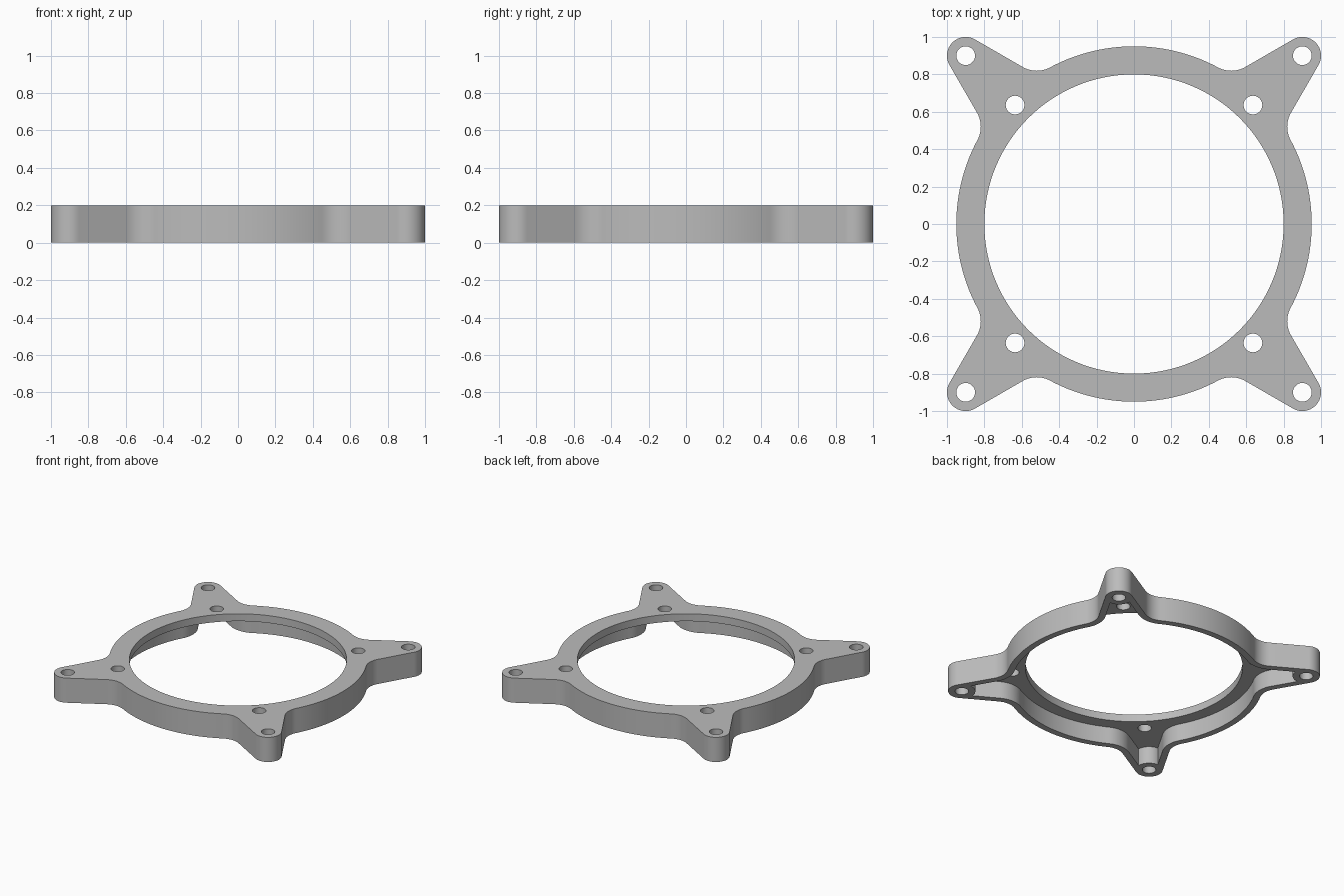
import bpy, bmesh
from math import sin, cos, acos, pi, radians

HEIGHT, PLATE, WALL = 0.2, 0.06, 0.05
RING_R, BORE_R, HOLE_R = 0.95, 0.8, 0.05
TIP, TIP_R, FILLET_R = 0.9, 0.1, 0.15
INNER_HOLE = 0.636

if "Cube" in bpy.data.objects:
    bpy.data.objects.remove(bpy.data.objects["Cube"], do_unlink=True)


def arc(cx, cy, r, start, end, steps):
    return [(cx + r * cos(start + (end - start) * i / steps),
             cy + r * sin(start + (end - start) * i / steps)) for i in range(steps + 1)]


def circle(cx, cy, r, steps):
    return arc(cx, cy, r, 0, 2 * pi, steps)[:-1]


def outline(inset):
    """Ring with four filleted arms; an inset outline stops at the tip bosses."""
    slope = radians(120)  # normal of the straight arm edge
    edge = TIP * (cos(slope) + sin(slope)) + TIP_R
    reach = RING_R + FILLET_R
    a = acos((edge + FILLET_R) / reach) - radians(30)
    tip_start = slope + acos(1 - inset / TIP_R)
    tip_end = radians(225 if inset else 45)
    half = arc(0, 0, RING_R - inset, pi / 2, pi / 2 - a, 20)
    half += arc(reach * sin(a), reach * cos(a), FILLET_R + inset, -pi / 2 - a, slope - pi, 12)
    half += arc(TIP, TIP, TIP_R, tip_start, tip_end, 12)
    quarter = half + [(y, x) for x, y in reversed(half)]
    points = []
    for turn in range(4):
        points += quarter
        quarter = [(y, -x) for x, y in quarter]
    # drop repeated joints
    return [p for i, p in enumerate(points)
            if abs(p[0] - points[i - 1][0]) + abs(p[1] - points[i - 1][1]) > 1e-5]


def prism(name, loops, bottom, top):
    """Extrude a flat shape bounded by the given loops."""
    bm = bmesh.new()
    for loop in loops:
        verts = [bm.verts.new((x, y, bottom)) for x, y in loop]
        for i, v in enumerate(verts):
            bm.edges.new((verts[i - 1], v))
    bmesh.ops.triangle_fill(bm, edges=bm.edges[:], use_beauty=True)
    grown = bmesh.ops.extrude_face_region(bm, geom=bm.faces[:], use_keep_orig=True)["geom"]
    bmesh.ops.translate(bm, vec=(0, 0, top - bottom),
                        verts=[g for g in grown if isinstance(g, bmesh.types.BMVert)])
    bmesh.ops.recalc_face_normals(bm, faces=bm.faces[:])
    mesh = bpy.data.meshes.new(name)
    bm.to_mesh(mesh)
    bm.free()
    obj = bpy.data.objects.new(name, mesh)
    bpy.context.collection.objects.link(obj)
    return obj


grey = bpy.data.materials.new("plain grey")
grey.use_nodes = True
grey.diffuse_color = (0.5, 0.5, 0.5, 1)
grey.node_tree.nodes["Principled BSDF"].inputs["Base Color"].default_value = (0.5, 0.5, 0.5, 1)

# Full-height body with bore, arm holes and inner holes
loops = [outline(0), circle(0, 0, BORE_R, 128)]
for sx in (-1, 1):
    for sy in (-1, 1):
        for d in (TIP, INNER_HOLE):
            loops.append(circle(sx * d, sy * d, HOLE_R, 32))
body = prism("adapter_ring", loops, 0, HEIGHT)
body.data.materials.append(grey)

# Hollow underside, leaving top plate, rim wall and tip bosses
cavity = prism("underside_cutter", [outline(WALL)], -0.1, HEIGHT - PLATE)
cavity.data.materials.append(grey)
cavity.hide_render = True
cut = body.modifiers.new("hollow", "BOOLEAN")
cut.operation, cut.solver, cut.object = "DIFFERENCE", "EXACT", cavity

bpy.ops.object.select_all(action="DESELECT")
body.select_set(True)
bpy.context.view_layer.objects.active = body
bpy.ops.object.modifier_apply(modifier="hollow")
bpy.data.objects.remove(cavity, do_unlink=True)
bpy.ops.object.shade_smooth_by_angle(angle=radians(30))
